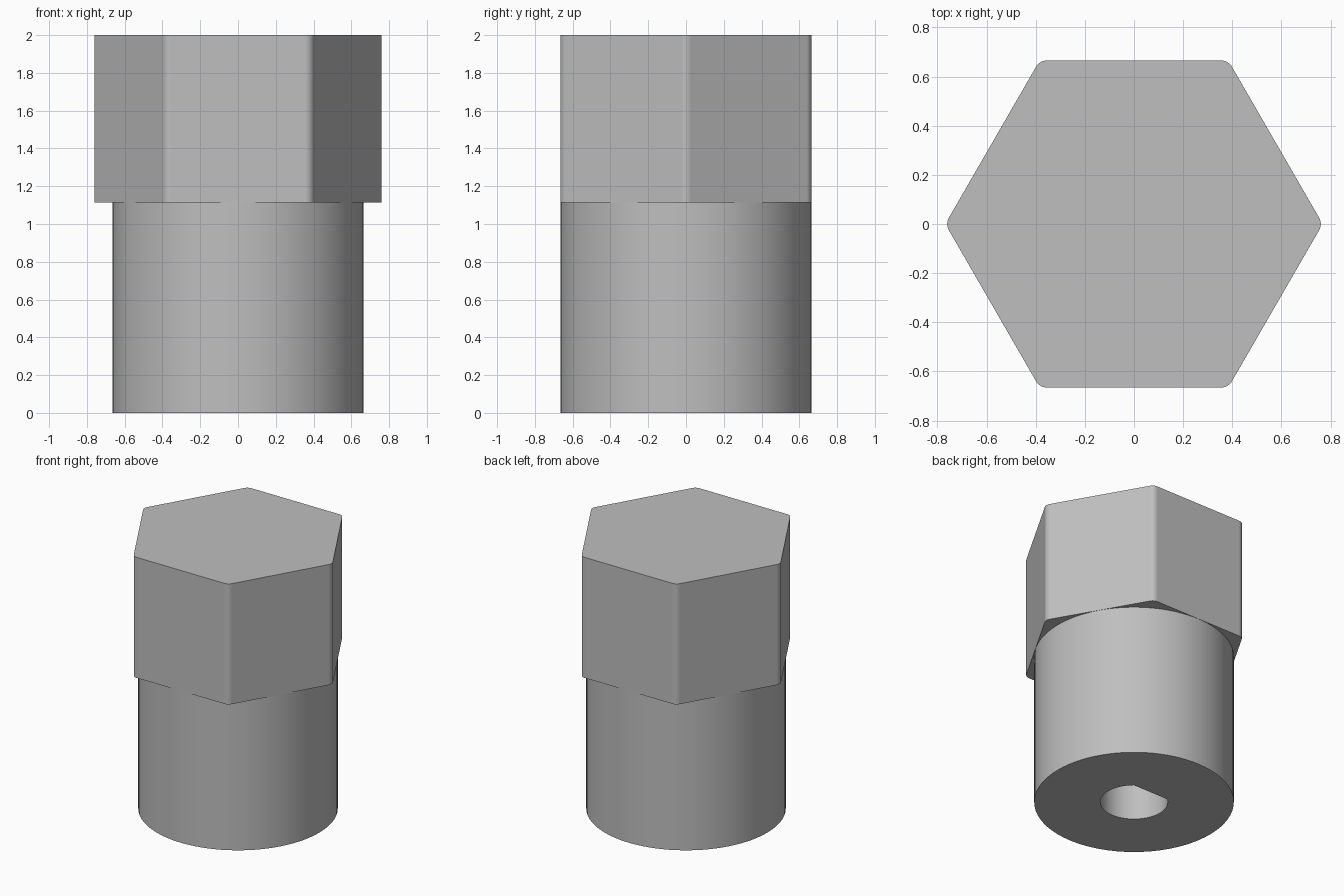
import bpy, bmesh
from math import cos, sin, pi, radians
from mathutils import Vector

cube = bpy.data.objects.get("Cube")
if cube:
    bpy.data.objects.remove(cube, do_unlink=True)

HEIGHT, SHOULDER, APOTHEM = 2.0, 1.115, 0.665
BORE_RADIUS, BORE_DEPTH = 0.225, 1.0

grey = bpy.data.materials.new("plain grey")
grey.use_nodes = True
colour = (0.52, 0.52, 0.52, 1)
grey.diffuse_color = colour
grey.node_tree.nodes["Principled BSDF"].inputs["Base Color"].default_value = colour


def loft(name, rings, cap_first, cap_last):
    """Skin a list of equal-length (outline, z) rings into one object."""
    bm = bmesh.new()
    loops = [[bm.verts.new((x, y, z)) for x, y in outline] for outline, z in rings]
    for a, b in zip(loops, loops[1:]):
        for i in range(len(a)):
            j = (i + 1) % len(a)
            bm.faces.new((a[i], a[j], b[j], b[i]))
    if cap_first:
        bm.faces.new(loops[0])
    if cap_last:
        bm.faces.new(loops[-1])
    bmesh.ops.recalc_face_normals(bm, faces=bm.faces)
    mesh = bpy.data.meshes.new(name)
    bm.to_mesh(mesh)
    bm.free()
    mesh.materials.append(grey)
    obj = bpy.data.objects.new(name, mesh)
    bpy.context.collection.objects.link(obj)
    bpy.ops.object.select_all(action="DESELECT")
    obj.select_set(True)
    bpy.context.view_layer.objects.active = obj
    bpy.ops.object.shade_smooth_by_angle(angle=radians(30))
    weighted = obj.modifiers.new("even flats", "WEIGHTED_NORMAL")
    weighted.keep_sharp = True
    return obj


def circle(radius, count=72):
    return [(radius * cos(2 * pi * i / count), radius * sin(2 * pi * i / count))
            for i in range(count)]


def rounded_hexagon(apothem, fillet, steps=8):
    points = []
    reach = (apothem - fillet) / cos(pi / 6)
    for corner in range(6):
        mid = corner * pi / 3
        for s in range(steps + 1):
            a = mid - pi / 6 + pi / 3 * s / steps
            points.append((reach * cos(mid) + fillet * cos(a),
                           reach * sin(mid) + fillet * sin(a)))
    return points


# Hexagonal head with softly rounded corners
hexagon = rounded_hexagon(APOTHEM, 0.05)
loft("hex_head", [(hexagon, SHOULDER), (hexagon, HEIGHT)], True, True)

# Round shaft with a D-shaped blind bore, flat towards the back
outer = circle(APOTHEM - 0.001)
flat = BORE_RADIUS * sin(radians(50))
bore = [(x, min(y, flat)) for x, y in circle(BORE_RADIUS)]
loft("shaft", [(outer, SHOULDER), (outer, 0), (bore, 0), (bore, BORE_DEPTH)], False, True)
